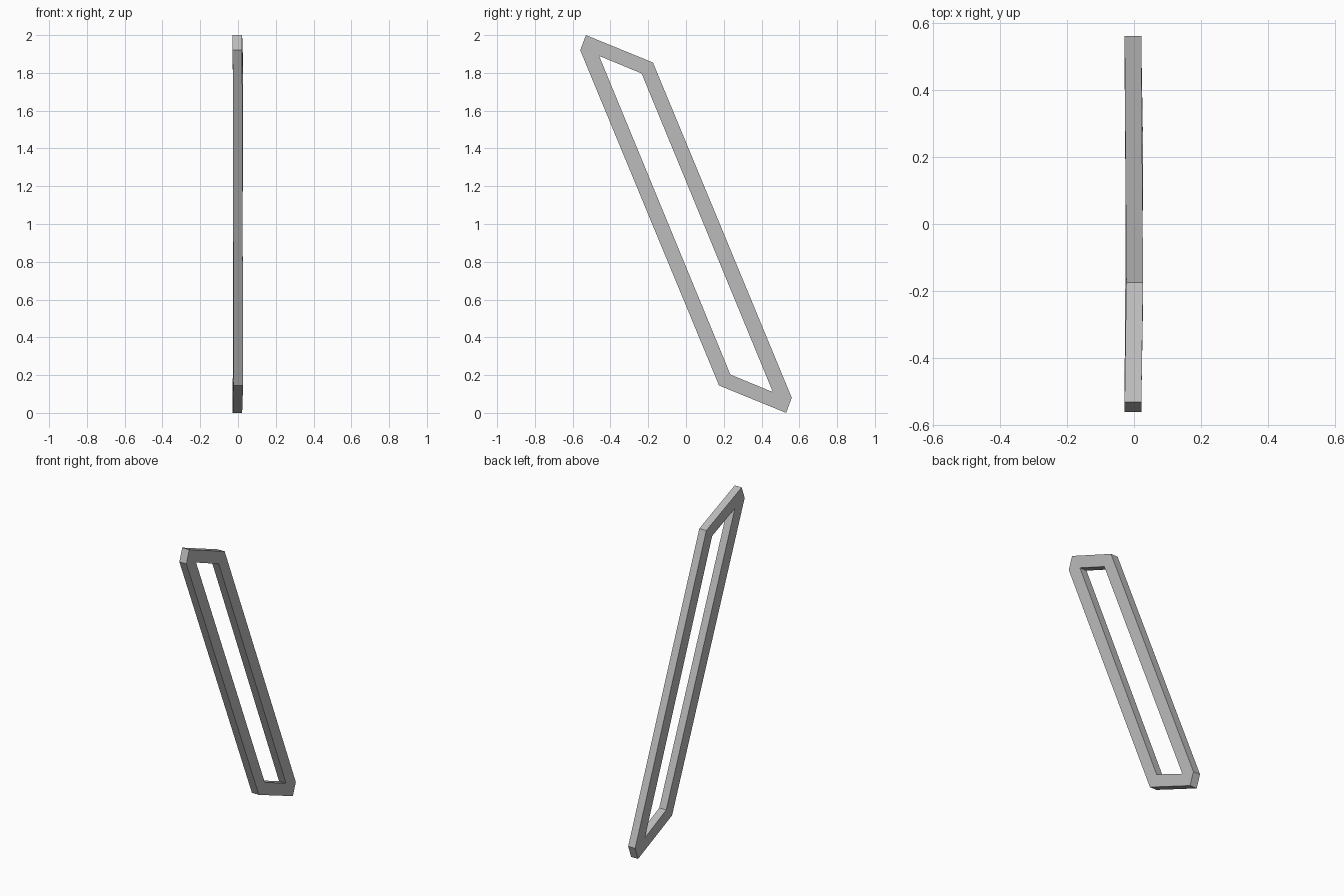
import bpy
import bmesh

cube = bpy.data.objects.get("Cube")
if cube:
    bpy.data.objects.remove(cube, do_unlink=True)

grey = bpy.data.materials.new("plain_grey")
grey.use_nodes = True
colour = (0.5, 0.5, 0.5, 1)
grey.diffuse_color = colour
grey.node_tree.nodes["Principled BSDF"].inputs["Base Color"].default_value = colour

# Half outline in (x shift, y, z): the frame bows slightly, tips lean to -x
TIP, BEND = -0.003, 0.002
half = {
    "tip_front": (TIP, -0.56, 1.92),
    "tip_top": (TIP, -0.53, 2.0),
    "corner": (BEND, -0.175, 1.855),
    "inner_tip": (TIP, -0.46, 1.89),
    "inner_corner": (BEND, -0.235, 1.797),
}
THICKNESS = 0.05

bm = bmesh.new()


def make_half(turned):
    """Add the half outline, optionally turned half a circle about x."""
    verts = {}
    for name, (x, y, z) in half.items():
        if turned:
            y, z = -y, 2 - z
        verts[name] = bm.verts.new((x - THICKNESS / 2, y, z))
    return verts


upper, lower = make_half(False), make_half(True)

# Flat ring: clipped tip, short end bar and long bar for each half
for a, b in ((upper, lower), (lower, upper)):
    bm.faces.new((a["tip_front"], a["tip_top"], a["inner_tip"]))
    bm.faces.new((a["tip_top"], a["corner"], a["inner_corner"], a["inner_tip"]))
    bm.faces.new((a["corner"], b["tip_front"], b["inner_tip"], a["inner_corner"]))

# Give the ring its thickness
ring = bmesh.ops.extrude_face_region(bm, geom=bm.faces[:], use_keep_orig=True)
new_verts = [g for g in ring["geom"] if isinstance(g, bmesh.types.BMVert)]
bmesh.ops.translate(bm, verts=new_verts, vec=(THICKNESS, 0, 0))
bmesh.ops.recalc_face_normals(bm, faces=bm.faces[:])

mesh = bpy.data.meshes.new("slanted_frame")
bm.to_mesh(mesh)
bm.free()
mesh.materials.append(grey)
frame = bpy.data.objects.new("slanted_frame", mesh)
bpy.context.collection.objects.link(frame)
